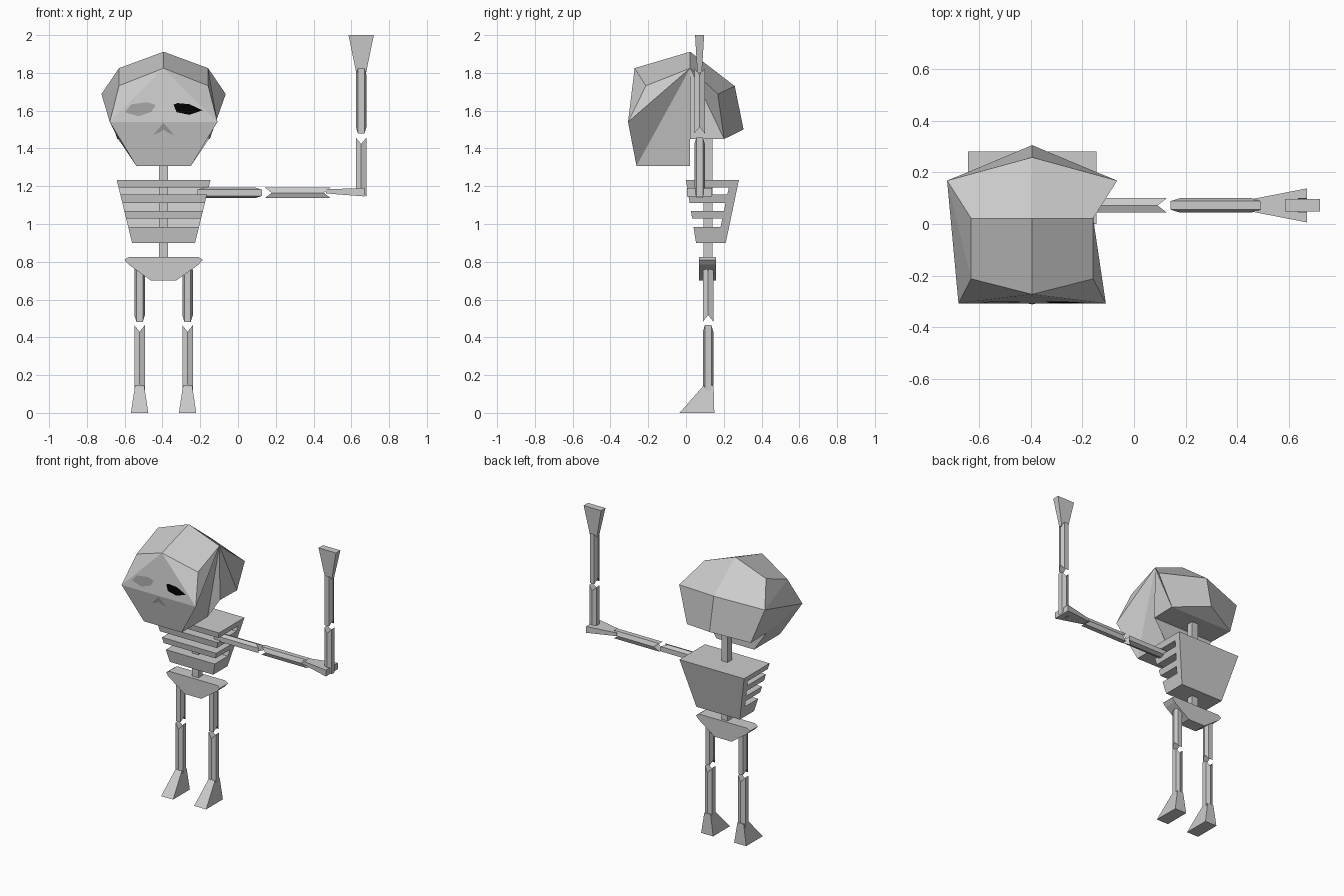
import bpy, bmesh
from mathutils import Vector

if "Cube" in bpy.data.objects:
    bpy.data.objects.remove(bpy.data.objects["Cube"])

CX = -0.394  # body centre line


def material(name, r, g, b):
    m = bpy.data.materials.new(name)
    m.diffuse_color = (r, g, b, 1)
    m.use_nodes = True
    m.node_tree.nodes["Principled BSDF"].inputs["Base Color"].default_value = m.diffuse_color
    return m


BONE = material("bone grey", 0.6, 0.6, 0.6)
SHADE = material("socket grey", 0.36, 0.36, 0.36)
BLACK = material("black", 0.0, 0.0, 0.0)


def make(name, verts, faces, mat=BONE, fix=True):
    me = bpy.data.meshes.new(name)
    me.from_pydata([tuple(v) for v in verts], [], faces)
    if fix:
        bm = bmesh.new()
        bm.from_mesh(me)
        bmesh.ops.recalc_face_normals(bm, faces=bm.faces)
        bm.to_mesh(me)
        bm.free()
    me.materials.append(mat)
    ob = bpy.data.objects.new(name, me)
    bpy.context.collection.objects.link(ob)
    return ob


def loft(name, a, b):
    """Closed solid between two matching rings."""
    n = len(a)
    sides = [(i, (i + 1) % n, n + (i + 1) % n, n + i) for i in range(n)]
    return make(name, list(a) + list(b), sides + [tuple(range(n)), tuple(range(n, 2 * n))])


def rect(c, u, v):
    c, u, v = Vector(c), Vector(u), Vector(v)
    return [c - u - v, c + u - v, c + u + v, c - u + v]


def bone(name, start, end, ridge, w=0.028, notch=0.036):
    """Six-sided bone with a V notch across both ends."""
    p, q, r = Vector(start), Vector(end), Vector(ridge)
    d = (q - p).normalized()
    s = d.cross(r)
    shape = [(0.6, 1), (1, 0), (0.6, -1), (-0.6, -1), (-1, 0), (-0.6, 1)]
    verts = []
    for base, inward in ((p, d), (q, -d)):
        verts += [base + r * w * i + s * w * j + inward * (notch if j == 0 else 0) for i, j in shape]
    faces = [(i, (i + 1) % 6, 6 + (i + 1) % 6, 6 + i) for i in range(6)]
    for o in (0, 6):  # notched end caps
        faces += [(o, o + 1, o + 4, o + 5), (o + 1, o + 2, o + 3, o + 4)]
    make(name, verts, faces)


# Skull: centre points, then points mirrored to both sides
mid_pts = {"brow": (0, -0.272, 1.825), "top": (0, 0.022, 1.912),
           "back": (0, 0.258, 1.73), "nape": (0, 0.305, 1.5)}
side_pts = {"crown": (0.236, 0.022, 1.825), "temple": (0.236, -0.212, 1.732),
            "cheek": (0.285, -0.307, 1.54), "chin": (0.145, -0.262, 1.308),
            "jaw": (0.145, 0.022, 1.308), "ear": (0.24, 0.022, 1.45),
            "low": (0.245, 0.202, 1.45), "wide": (0.329, 0.168, 1.688)}
names, verts = [], []
for k, (x, y, z) in mid_pts.items():
    names.append(k)
    verts.append((CX, y, z))
for tag, sgn in (("L", -1), ("R", 1)):
    for k, (x, y, z) in side_pts.items():
        names.append(k + tag)
        verts.append((CX + sgn * x, y, z))
faces = ["brow cheekL cheekR", "cheekL cheekR chinR chinL", "chinL chinR jawR jawL",
         "jawL jawR earR earL", "earL earR lowR lowL", "lowL lowR nape"]
for t in "LR":
    faces += [f"brow temple{t} cheek{t}", f"brow top crown{t} temple{t}",
              f"top crown{t} wide{t} back", f"back wide{t} low{t} nape"]
faces += ["wideL crownL templeL", "wideL templeL cheekL", "wideL cheekL earL",
          "earL cheekL chinL", "earL chinL jawL", "wideL earL lowL"]
fan = ["temple", "cheek", "chin", "jaw", "ear", "low", "wide"]
faces += [f"crownR {a}R {b}R" for a, b in zip(fan, fan[1:])]
make("skull", verts, [tuple(names.index(k) for k in f.split()) for f in faces])


# Eyes and nose: thin plates lying on the face
def plate(name, pts, y_of_z, mat):
    pts = [(x, y_of_z(z) - 0.005, z) for x, z in pts]
    ob = make(name, pts, [tuple(range(len(pts)))], mat, fix=False)
    if ob.data.polygons[0].normal.y > 0:
        ob.data.flip_normals()


def upper(z):
    return -0.307 + (z - 1.54) * 0.123


def lower(z):
    return -0.307 + (1.54 - z) * 0.194


plate("left_eye", [(-0.60, 1.592), (-0.565, 1.634), (-0.48, 1.645), (-0.436, 1.63),
                   (-0.458, 1.594), (-0.527, 1.57)], upper, SHADE)
plate("right_eye", [(-0.341, 1.632), (-0.325, 1.592), (-0.257, 1.578), (-0.188, 1.602),
                    (-0.257, 1.634), (-0.32, 1.64)], upper, BLACK)
plate("nose", [(CX, 1.535), (CX + 0.055, 1.472), (CX + 0.02, 1.485), (CX, 1.5),
               (CX - 0.02, 1.485), (CX - 0.055, 1.472)], lower, SHADE)

# Rib cage: comb-shaped side profile, tapering downwards
slabs = [(1.232, 1.192), (1.155, 1.112), (1.07, 1.03), (0.985, 0.9)]


def front(z):
    return (1.232 - z) * 0.16


def rear(z):
    return 0.28 - (1.232 - z) * 0.21


profile = []
for i, (hi, lo) in enumerate(slabs):
    if i:
        profile.append((rear(hi) - 0.045, hi))
    profile += [(front(hi), hi), (front(lo), lo)]
    if i < 3:
        profile.append((rear(lo) - 0.045, lo))
profile += [(rear(0.9), 0.9), (rear(1.232), 1.232)]
rings = [[(CX + s * (0.248 - (1.232 - z) * 0.245), y, z) for y, z in profile] for s in (-1, 1)]
loft("rib_cage", *rings)

# Spine and pelvis
loft("spine", rect((CX, 0.117, 0.74), (0.024, 0, 0), (0, 0.024, 0)),
     rect((CX, 0.117, 1.46), (0.024, 0, 0), (0, 0.024, 0)))
hip = [(-0.185, 0.825), (0.185, 0.825), (0.207, 0.81), (0.185, 0.785), (0.066, 0.7),
       (-0.066, 0.7), (-0.185, 0.785), (-0.207, 0.81)]
loft("pelvis", *[[(CX + x, y, z) for x, z in hip] for y in (0.068, 0.158)])

# Legs
for side, s in (("left", -1), ("right", 1)):
    x = CX + s * 0.127
    bone(side + "_thigh", (x, 0.117, 0.79), (x, 0.117, 0.482), (1, 0, 0))
    bone(side + "_shin", (x, 0.117, 0.465), (x, 0.117, 0.115), (0, 1, 0))
    loft(side + "_foot", rect((x, 0.058, 0), (0.046, 0, 0), (0, 0.092, 0)),
         rect((x, 0.12, 0.145), (0.024, 0, 0), (0, 0.026, 0)))

# Outstretched arm
Y, Z = 0.072, 1.165
bone("outer_upper_arm", (-0.215, Y, Z), (0.127, Y, Z), (0, 0, 1))
bone("outer_forearm", (0.142, Y, Z), (0.49, Y, Z), (0, 1, 0))
loft("outer_hand", rect((0.465, Y, 1.173), (0, 0.026, 0), (0, 0, 0.011)),
     rect((0.67, Y, 1.168), (0, 0.066, 0), (0, 0, 0.022)))

# Raised arm standing on the outstretched hand
X = 0.652
bone("raised_upper_arm", (X, Y, 1.145), (X, Y, 1.457), (0, 1, 0), notch=0.033)
bone("raised_forearm", (X, Y, 1.478), (X, Y, 1.825), (1, 0, 0))
loft("raised_hand", rect((X, Y, 1.80), (0.026, 0, 0), (0, 0.012, 0)),
     rect((X, Y, 2.0), (0.067, 0, 0), (0, 0.024, 0)))
